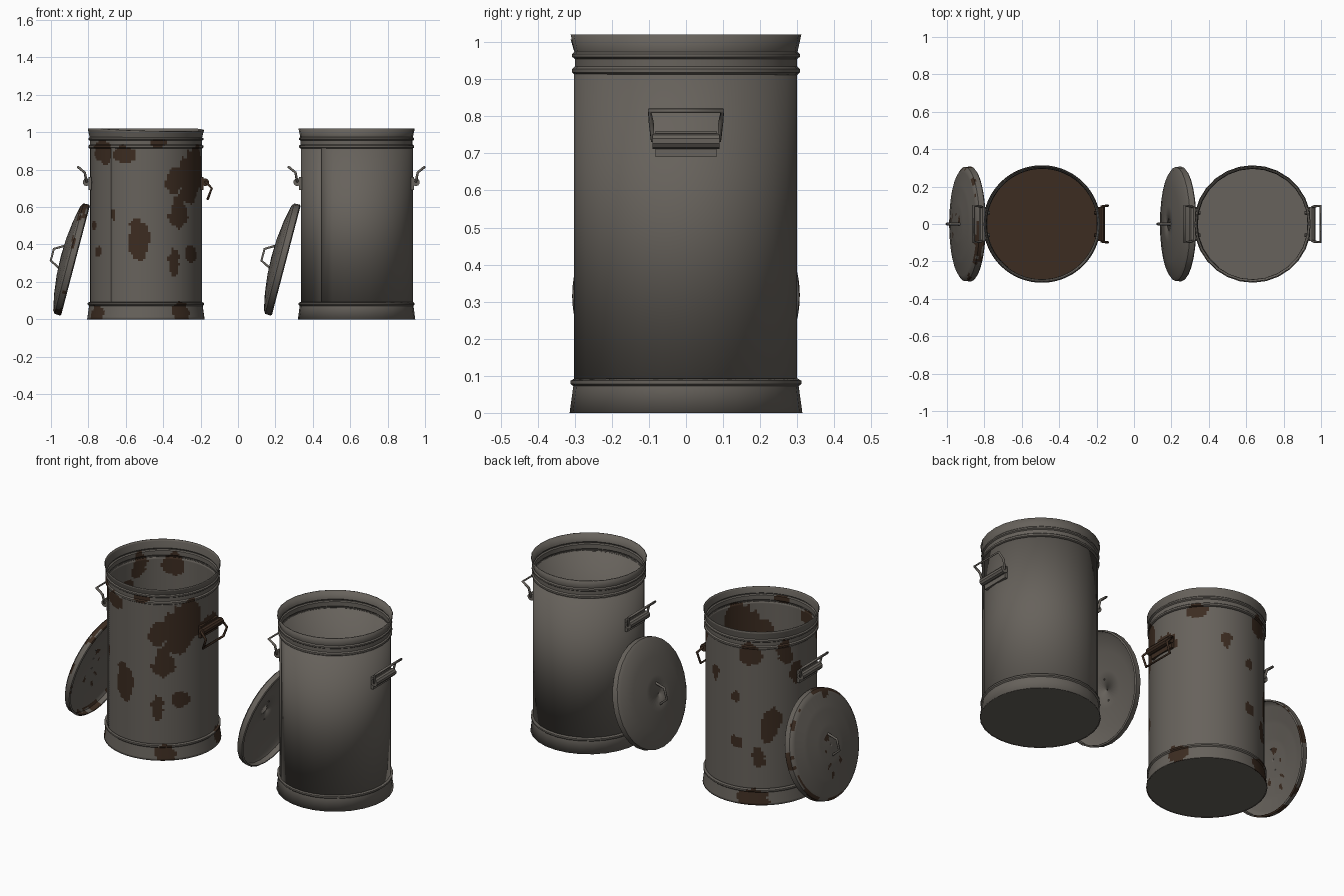
import bpy, bmesh, math
from mathutils import Matrix, Vector, noise

if "Cube" in bpy.data.objects:
    bpy.data.objects.remove(bpy.data.objects["Cube"])


def material(name, rgb):
    m = bpy.data.materials.new(name)
    m.diffuse_color = (*rgb, 1)
    m.use_nodes = True
    m.node_tree.nodes["Principled BSDF"].inputs["Base Color"].default_value = m.diffuse_color
    return m


STEEL = material("weathered_steel", (0.135, 0.122, 0.106))
RUST = material("dark_rust", (0.045, 0.025, 0.015))
SEAM = math.radians(-128)          # where the sheet overlaps itself


def finish(name, bm, matrix, shell=0.0, mats=(STEEL, RUST), angle=35):
    me = bpy.data.meshes.new(name)
    bm.to_mesh(me)
    bm.free()
    ob = bpy.data.objects.new(name, me)
    bpy.context.collection.objects.link(ob)
    for m in mats:
        me.materials.append(m)
    ob.matrix_world = matrix
    if shell:
        s = ob.modifiers.new("sheet", 'SOLIDIFY')
        s.thickness, s.offset = shell, -1
    bpy.ops.object.select_all(action='DESELECT')
    ob.select_set(True)
    bpy.context.view_layer.objects.active = ob
    bpy.ops.object.shade_smooth_by_angle(angle=math.radians(angle))
    return ob


def revolve(name, profile, segs, matrix, rule=None, shell=0.005, overlap=0.0, warp=None):
    """Spin (r, z) points about z; overlap makes a spiral step at the seam."""
    bm = bmesh.new()
    rows = []
    for r, z in profile:
        row = []
        for i in range(segs):
            a = SEAM + 2 * math.pi * i / (segs - 1 if overlap else segs)
            rr = max(r - overlap * (i / segs), 0.0005)
            zz = z + (warp(a, z) if warp else 0)
            row.append(bm.verts.new((rr * math.cos(a), rr * math.sin(a), zz)))
        rows.append(row)
    for lo, hi in zip(rows, rows[1:]):
        for i in range(segs - 1 if overlap else segs):
            j = (i + 1) % segs
            f = bm.faces.new((lo[i], lo[j], hi[j], hi[i]))
            if rule:
                f.material_index = int(rule(f.calc_center_median()))
    return finish(name, bm, matrix, shell)


def disc(name, r, z, segs, matrix, mat):
    bm = bmesh.new()
    bmesh.ops.create_cone(bm, cap_ends=True, segments=segs, radius1=r, radius2=r, depth=0.004,
                          matrix=Matrix.Translation((0, 0, z)))
    return finish(name, bm, matrix, mats=(mat,))


def wire(name, pts, radius, matrix, mat):
    cu = bpy.data.curves.new(name, 'CURVE')
    cu.dimensions = '3D'
    cu.bevel_depth, cu.bevel_resolution, cu.use_fill_caps = radius, 1, True
    sp = cu.splines.new('POLY')
    sp.points.add(len(pts) - 1)
    for p, c in zip(sp.points, pts):
        p.co = (*c, 1)
    cu.materials.append(mat)
    ob = bpy.data.objects.new(name, cu)
    bpy.context.collection.objects.link(ob)
    ob.matrix_world = matrix
    bpy.ops.object.select_all(action='DESELECT')
    ob.select_set(True)
    bpy.context.view_layer.objects.active = ob
    bpy.ops.object.convert(target='MESH')


# rust patches: (degrees around, height, half width, half height)
PATCHES = [(-98, .42, .06, .10), (-60, .30, .035, .07), (-37, .35, .055, .045), (-150, .36, .04, .03),
           (-160, .50, .03, .025), (-125, .56, .015, .03), (-113, .88, .07, .045), (-142, .90, .08, .06),
           (-54, .57, .055, .09), (-58, .75, .06, .08), (-32, .80, .10, .13), (-42, .68, .07, .07),
           (0, .74, .10, .06), (70, .72, .03, .05), (97, .62, .025, .03), (135, .46, .06, .10),
           (122, .28, .035, .06), (98, .35, .04, .035), (112, .88, .06, .06), (150, .88, .05, .07),
           (40, .89, .07, .04), (-52, .03, .05, .06), (-150, .03, .06, .05), (117, .03, .10, .07),
           (20, .05, .06, .05), (-75, .94, .05, .02), (165, .74, .05, .06)]


def can_rust(p):
    a = math.atan2(p.y, p.x)
    w = 0.30 * noise.noise(p * 14) + 0.18 * noise.noise(p * 34)
    for deg, z, hw, hh in PATCHES:
        d = (a - math.radians(deg) + math.pi) % (2 * math.pi) - math.pi
        if math.hypot(0.3 * d / hw, (p.z - z) / hh) < 1.0 + w * 1.3:
            return True
    return False


def lid_rust(p):
    r = math.hypot(p.x, p.y)
    n = noise.noise(p * 9 + Vector((3, 1, 0))) + 0.4 * noise.noise(p * 25)
    return n > (0.12 if r > 0.285 or r < 0.06 else 0.62)


def split(profile, step):
    """Subdivide a profile so patch edges come out fine."""
    out = [profile[0]]
    for (r0, z0), (r1, z1) in zip(profile, profile[1:]):
        n = max(1, round(math.hypot(r1 - r0, z1 - z0) / step))
        out += [(r0 + (r1 - r0) * k / n, z0 + (z1 - z0) * k / n) for k in range(1, n + 1)]
    return out


BASE = [(.314, 0), (.304, .072), (.311, .078), (.311, .087), (.300, .093)]
WALL = [(.303, .085), (.303, .92)]
RIM = [(.300, .912), (.307, .918), (.307, .928), (.300, .934), (.300, .955),
       (.307, .960), (.307, .968), (.301, .974), (.311, 1.02)]
LID = [(.300, 0), (.307, .006), (.305, .036), (.288, .048), (.20, .066), (.10, .078), (.001, .082)]


def rim_dent(a, z):
    return -0.016 * max(0, math.cos(a + 1.0)) * max(0, (z - .97) / .05)


def build_can(tag, x, rusty):
    here = Matrix.Translation((x, 0, 0))
    segs = 144 if rusty else 28
    fine = (lambda p: split(p, .012)) if rusty else (lambda p: p)
    rule = can_rust if rusty else None
    # body sheets
    revolve(tag + "_base_band", fine(BASE), segs, here, rule)
    revolve(tag + "_wall", fine(WALL), segs + 1, here, rule, overlap=.006)
    revolve(tag + "_rim", fine(RIM), segs, here, rule, warp=rim_dent if rusty else None)
    disc(tag + "_bottom", .312, .003, 28, here, STEEL)
    disc(tag + "_inner_floor", .298, .03, 28, here, RUST if rusty else STEEL)
    # side handles: bracket plate, barrel, wire bail
    for side, ang in (("right", 0), ("left", math.pi)):
        m = here @ Matrix.Rotation(ang, 4, 'Z')
        hang = rusty and side == "right"
        mat = RUST if hang else STEEL
        bm = bmesh.new()
        bmesh.ops.create_cube(bm, size=1, matrix=Matrix.Translation((.300, 0, .725))
                              @ Matrix.Diagonal((.016, .165, .07, 1)))
        finish(tag + "_" + side + "_bracket_plate", bm, m, mats=(mat,))
        bm = bmesh.new()
        bmesh.ops.create_cone(bm, cap_ends=True, segments=10, radius1=.021, radius2=.021, depth=.18,
                              matrix=Matrix.Translation((.317, 0, .733)) @ Matrix.Rotation(math.pi / 2, 4, 'X'))
        finish(tag + "_" + side + "_bracket_barrel", bm, m, mats=(mat,))
        arm = ([(.320, .095, .735), (.352, .098, .70), (.330, .095, .642)] if hang else
               [(.317, .09, .735), (.327, .094, .785), (.364, .098, .815)])
        pts = arm + [(px, -py, pz) for px, py, pz in reversed(arm)]
        wire(tag + "_" + side + "_handle", [(.317, 0, .735)] + pts + [(.317, 0, .735)], .007, m, mat)
        # bolts showing on the inside
        for y in (-.06, .06):
            bm = bmesh.new()
            bmesh.ops.create_cone(bm, cap_ends=True, segments=8, radius1=.012, radius2=.009, depth=.012,
                                  matrix=Matrix.Translation((.284, y, .733)) @ Matrix.Rotation(-math.pi / 2, 4, 'Y'))
            finish(tag + "_" + side + "_bolt", bm, m, mats=(mat,))
    # domed lid leaning on the left side
    lean = Matrix.Translation((x - .376, 0, .315)) @ Matrix.Rotation(math.radians(-75.3), 4, 'Y')
    revolve(tag + "_lid", fine(LID), 96 if rusty else 28, lean, lid_rust if rusty else None)
    wire(tag + "_lid_handle", [(-.062, 0, .074), (-.035, 0, .128), (.03, 0, .128), (.062, 0, .074)],
         .007, lean, STEEL)


build_can("rusty_can", -.4925, True)
build_can("clean_can", .634, False)
